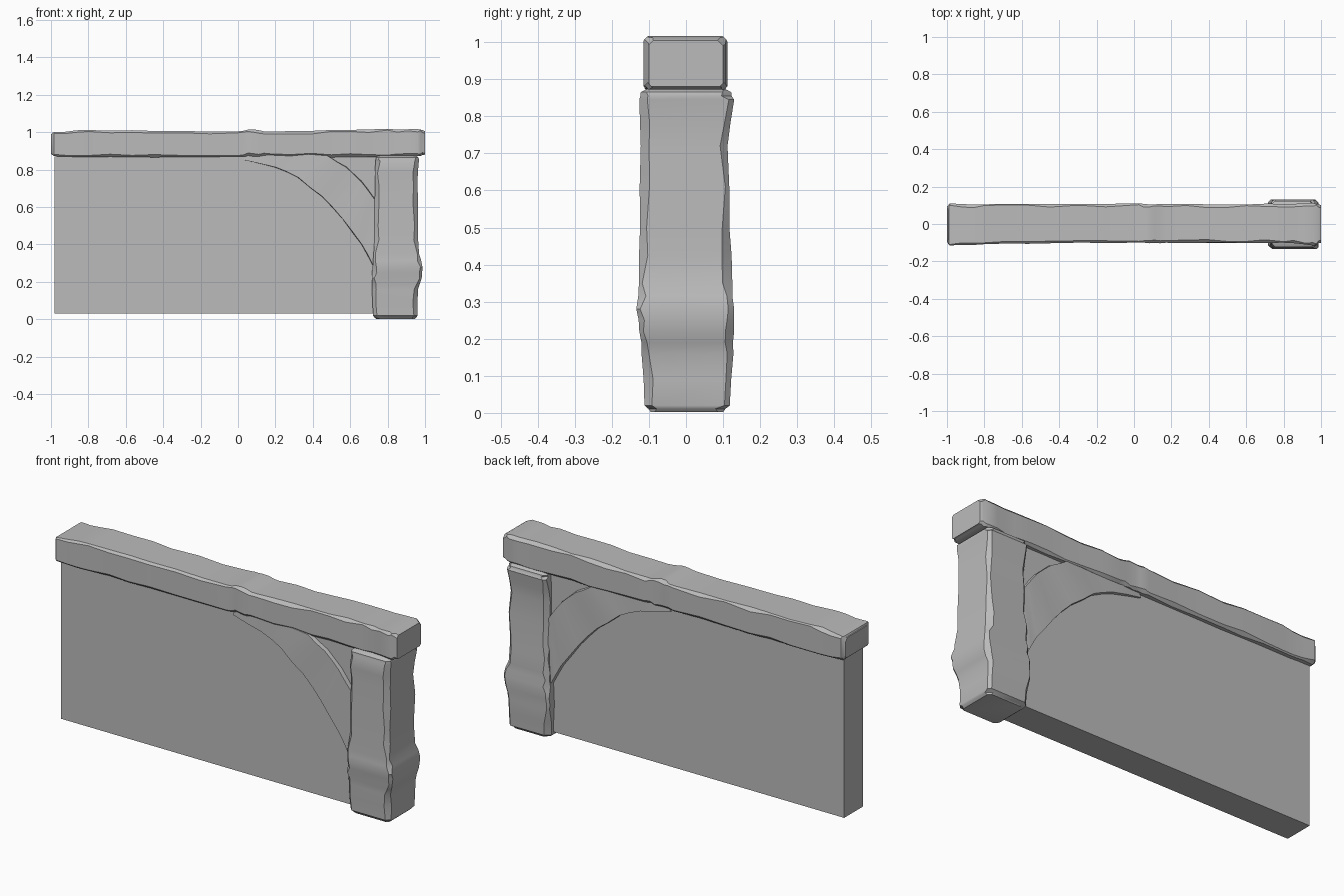
import bpy
import bmesh
import math
import random
from mathutils import Vector

random.seed(4)
if "Cube" in bpy.data.objects:
    bpy.data.objects.remove(bpy.data.objects["Cube"], do_unlink=True)

grey = bpy.data.materials.new("plain grey")
grey.use_nodes = True
grey.diffuse_color = (0.5, 0.5, 0.5, 1)
grey.node_tree.nodes["Principled BSDF"].inputs["Base Color"].default_value = (0.5, 0.5, 0.5, 1)


def finish(name, bm, smooth=True):
    bmesh.ops.recalc_face_normals(bm, faces=bm.faces)
    mesh = bpy.data.meshes.new(name)
    bm.to_mesh(mesh)
    bm.free()
    mesh.materials.append(grey)
    obj = bpy.data.objects.new(name, mesh)
    bpy.context.collection.objects.link(obj)
    if smooth:
        bpy.ops.object.select_all(action="DESELECT")
        obj.select_set(True)
        bpy.context.view_layer.objects.active = obj
        bpy.ops.object.shade_smooth_by_angle(angle=math.radians(32))
    return obj


def chamfered(u0, u1, v0, v1, c):
    """Rectangle with uneven, cut corners, as eight points."""
    a, b, d, e = [c * random.uniform(0.5, 1.6) for _ in range(4)]
    return [(u0 + a, v0), (u1 - b, v0), (u1, v0 + b), (u1, v1 - d),
            (u1 - d, v1), (u0 + e, v1), (u0, v1 - e), (u0, v0 + a)]


def loft(name, rings):
    bm = bmesh.new()
    loops = [[bm.verts.new(p) for p in ring] for ring in rings]
    for low, high in zip(loops, loops[1:]):
        for i in range(len(low)):
            j = (i + 1) % len(low)
            bm.faces.new((low[i], low[j], high[j], high[i]))
    bm.faces.new(loops[0])
    bm.faces.new(loops[-1])
    return finish(name, bm)


def resample(stations, steps):
    """Add in-between stations with a slight hewn wobble."""
    out = []
    for s, t in zip(stations, stations[1:]):
        out.append(s)
        for k in range(1, steps):
            f = k / steps
            row = [a + (b - a) * f for a, b in zip(s, t)]
            out.append([row[0]] + [r + random.uniform(-0.003, 0.003) for r in row[1:]])
    return out + [stations[-1]]


# Plaster wall panel
bm = bmesh.new()
bmesh.ops.create_cube(bm, size=1)
for v in bm.verts:
    v.co = Vector((-0.09 + v.co.x * 1.78, v.co.y * 0.156, 0.45 + v.co.z * 0.84))
finish("wall_panel", bm, smooth=False)

# Top beam: x, back and front y, bottom and top z
beam = [
    (-1.0, -0.095, 0.095, 0.885, 0.99),
    (-0.985, -0.115, 0.11, 0.872, 1.0),
    (-0.8, -0.108, 0.105, 0.868, 1.012),
    (-0.45, -0.103, 0.108, 0.866, 1.007),
    (0.0, -0.1, 0.11, 0.87, 1.005),
    (0.08, -0.103, 0.105, 0.87, 1.016),
    (0.17, -0.1, 0.108, 0.87, 1.003),
    (0.5, -0.1, 0.105, 0.866, 1.012),
    (0.8, -0.1, 0.108, 0.87, 1.017),
    (0.96, -0.115, 0.112, 0.872, 1.017),
    (1.0, -0.1, 0.1, 0.88, 1.005),
]
loft("top_beam", [[(s[0], y, z) for y, z in chamfered(*s[1:], 0.011)]
                  for s in resample(beam, 3)])

# Corner post: z, left and right x, front and back y
post = [
    (0.002, 0.74, 0.945, -0.095, 0.1),
    (0.02, 0.722, 0.96, -0.112, 0.118),
    (0.16, 0.716, 0.962, -0.12, 0.128),
    (0.22, 0.718, 0.982, -0.126, 0.13),
    (0.28, 0.72, 0.986, -0.134, 0.13),
    (0.35, 0.725, 0.968, -0.127, 0.125),
    (0.5, 0.73, 0.962, -0.124, 0.117),
    (0.72, 0.732, 0.96, -0.122, 0.112),
    (0.845, 0.735, 0.967, -0.126, 0.13),
    (0.865, 0.738, 0.965, -0.122, 0.122),
    (0.876, 0.75, 0.95, -0.1, 0.1),
]
loft("corner_post", [[(x, y, s[0]) for x, y in chamfered(*s[1:], 0.017)]
                     for s in resample(post, 2)])

# Curved brace: lower x z, upper x z, half depth
brace = [
    (0.03, 0.852, 0.04, 0.88, 0.085),
    (0.2, 0.812, 0.3, 0.89, 0.095),
    (0.32, 0.758, 0.48, 0.875, 0.1),
    (0.45, 0.655, 0.58, 0.815, 0.1),
    (0.56, 0.535, 0.66, 0.74, 0.1),
    (0.66, 0.4, 0.72, 0.66, 0.1),
    (0.72, 0.29, 0.76, 0.6, 0.1),
    (0.76, 0.2, 0.82, 0.52, 0.095),
]
rings = []
for lx, lz, ux, uz, d in resample(brace, 2):
    low, up = Vector((lx, 0, lz)), Vector((ux, 0, uz))
    rings.append([low.lerp(up, t) + Vector((0, y, 0))
                  for t, y in chamfered(0, 1, -d, d, 0.012)])
loft("curved_brace", rings)
